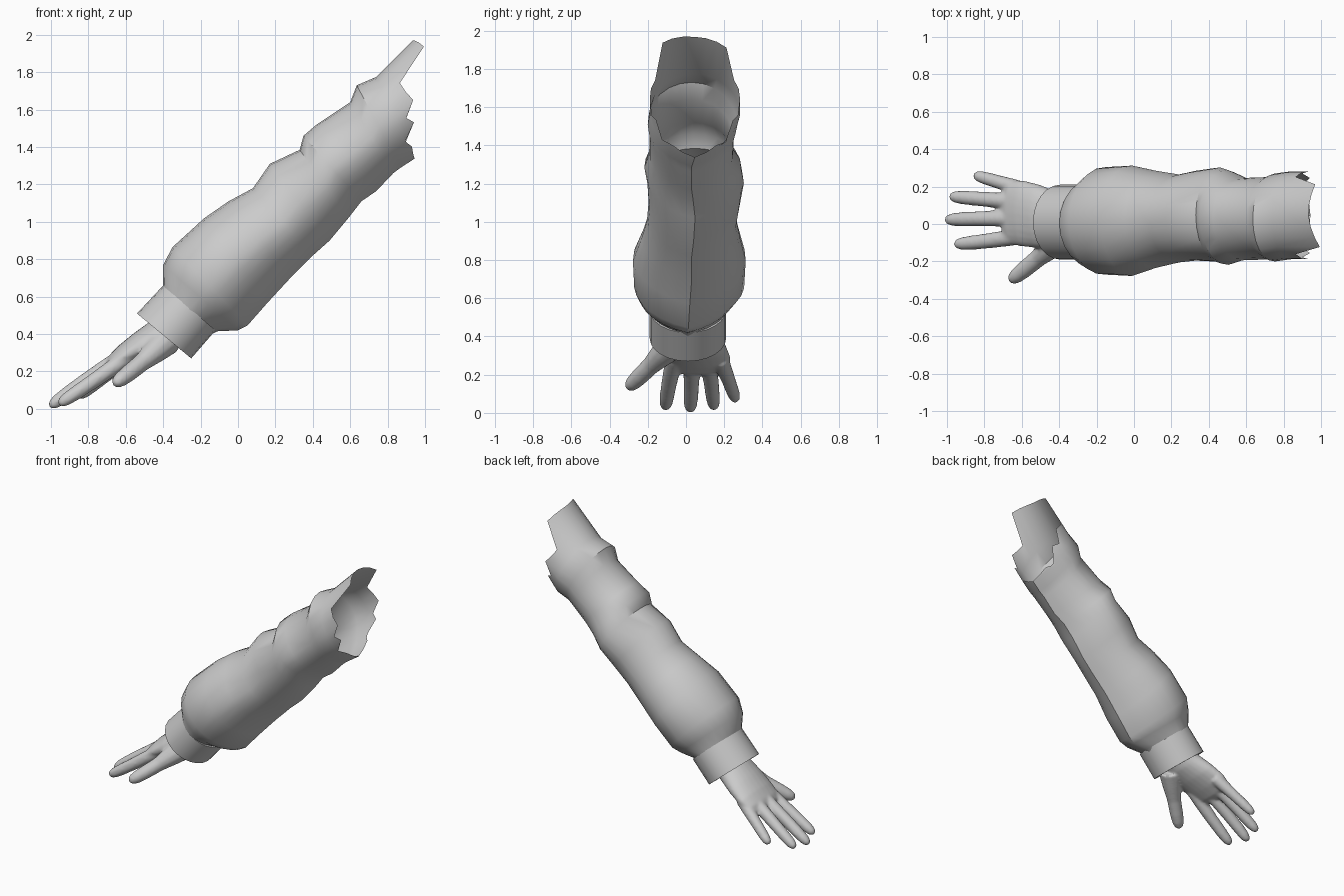
import bpy, bmesh, math
from mathutils import Vector as V

if "Cube" in bpy.data.objects:
    bpy.data.objects.remove(bpy.data.objects["Cube"])

SEG = 24


def mesh_object(name, verts, faces, angle=50):
    me = bpy.data.meshes.new(name)
    me.from_pydata(verts, [], faces)
    bm = bmesh.new()
    bm.from_mesh(me)
    bmesh.ops.recalc_face_normals(bm, faces=bm.faces)
    bm.to_mesh(me)
    bm.free()
    ob = bpy.data.objects.new(name, me)
    bpy.context.scene.collection.objects.link(ob)
    bpy.ops.object.select_all(action='DESELECT')
    ob.select_set(True)
    bpy.context.view_layer.objects.active = ob
    bpy.ops.object.shade_smooth_by_angle(angle=math.radians(angle))
    return ob


def loft(rings, cap=False):
    """Skin a list of vertex rings; returns verts and faces."""
    n = len(rings[0])
    verts = [p for r in rings for p in r]
    faces = [(i * n + j, i * n + (j + 1) % n, (i + 1) * n + (j + 1) % n, (i + 1) * n + j)
             for i in range(len(rings) - 1) for j in range(n)]
    if cap:
        faces += [tuple(reversed(range(n))), tuple(range(len(verts) - n, len(verts)))]
    return verts, faces


def section(ux, uz, lx, lz, y0, y1, seam=0.0, ripple=0.0, phase=0.0):
    """Ring through an upper and a lower silhouette point, spanning y0..y1."""
    c = V(((ux + lx) / 2, (y0 + y1) / 2, (uz + lz) / 2))
    h = V(((ux - lx) / 2, 0, (uz - lz) / 2))
    ring = []
    for k in range(SEG):
        t = 2 * math.pi * k / SEG
        s, d = math.sin(t), math.cos(t)
        if d < 0:
            d = (1 - seam) * d - seam * (1 - abs(s))
        f = 1 + ripple * math.sin(3 * t + phase) * s * s
        ring.append(c + (h * d + V((0, (y1 - y0) / 2 * s, 0))) * f)
    return ring


# Sleeve: upper x,z / lower x,z / y range for each fold line
profile = [
    (-.42, .60, -.18, .38, -.175, .195), (-.40, .665, -.11, .415, -.192, .212),
    (-.40, .77, .00, .42, -.24, .25),
    (-.35, .865, .05, .445, -.275, .30), (-.18, 1.02, .16, .57, -.275, .315),
    (-.05, 1.11, .28, .70, -.23, .29), (.08, 1.18, .40, .82, -.205, .265),
    (.17, 1.31, .49, .90, -.20, .28), (.33, 1.385, .59, 1.02, -.205, .30),
    (.35, 1.46, .66, 1.11, -.215, .29), (.42, 1.52, .74, 1.165, -.19, .25),
    (.60, 1.64, .83, 1.26, -.19, .25), (.635, 1.73, .87, 1.29, -.205, .265),
    (.74, 1.775, .94, 1.335, -.19, .28)]
rings = [section(*p, seam=.3, ripple=.02 * (i > 2), phase=i * 1.3) for i, p in enumerate(profile)]

# Torn end: long flap on top, jagged teeth down both sides
tear = [.28, .28, .285, .29, .11, .12, .14, .06, .09, -.015, .02, .01, .005]
end = []
for k, p in enumerate(rings[-1]):
    e = tear[min(k, SEG - k)]
    if e > .25 and k > SEG / 2:
        e += .012 * (SEG - k)
    end.append(p + V((.69, 0, .69)) * e)
rings.append(end)
mesh_object("sleeve", *loft(rings), angle=35)

# Cuff band with a turned-in rim
cuff = [(-.38, .645, -.14, .435, -.17, .19), (-.40, .66, -.12, .42, -.19, .21),
        (-.54, .51, -.25, .27, -.19, .21), (-.525, .498, -.265, .282, -.172, .192),
        (-.44, .59, -.18, .375, -.172, .192)]
mesh_object("cuff", *loft([section(*p) for p in cuff]), angle=35)

# Palm and wrist: centre x,z / y range / half thickness
palm = [(-.30, .49, -.12, .15, .09), (-.42, .395, -.13, .175, .088),
        (-.51, .34, -.13, .212, .08), (-.60, .285, -.12, .235, .066),
        (-.66, .245, -.11, .225, .05), (-.70, .22, -.07, .17, .028)]
parts = [loft([section(x - .6 * h, z + .8 * h, x + .6 * h, z - .8 * h, a, b)
               for x, z, a, b, h in palm], True)]


def finger(base, mid, tip, r, root=1.0):
    """Tapered tube on a curve with a rounded tip; root swells the base."""
    a, b, c = V(base), V(mid), V(tip)
    out = []
    for t, f in ((0, root), (.25, (1 + root) / 2), (.5, .98), (.75, .92), (.88, .83),
                 (.95, .66), (.985, .42), (1, .12)):
        p = a * (1 - t) ** 2 + b * 2 * t * (1 - t) + c * t * t
        d = ((b - a) * (1 - t) + (c - b) * t).normalized()
        side = d.cross(V((-.6, 0, .8))).normalized()
        up = side.cross(d)
        out.append([p + (side * math.sin(2 * math.pi * k / 12) + up * math.cos(2 * math.pi * k / 12)) * r * f
                    for k in range(12)])
    return loft(out, True)


# Four fingers and a thumb with its fleshy root
parts += [finger((-.58, .18, .28), (-.72, .225, .17), (-.855, .262, .062), .038, 1.15),
          finger((-.60, .115, .29), (-.82, .135, .14), (-.985, .147, .024), .041, 1.1),
          finger((-.60, .03, .29), (-.84, .03, .14), (-1.008, .022, .01), .042, 1.1),
          finger((-.58, -.06, .285), (-.78, -.095, .14), (-.96, -.108, .024), .042, 1.1),
          finger((-.38, -.06, .37), (-.50, -.18, .25), (-.665, -.305, .13), .050, 1.7)]

# Fuse the hand into one smooth skin
verts, faces = [], []
for v, f in parts:
    o = len(verts)
    verts += v
    faces += [tuple(i + o for i in q) for q in f]
hand = mesh_object("hand", verts, faces)
rm = hand.modifiers.new("fuse", 'REMESH')
rm.mode = 'VOXEL'
rm.voxel_size = .009
rm.use_smooth_shade = True
sm = hand.modifiers.new("soften", 'SMOOTH')
sm.factor = .5
sm.iterations = 8
